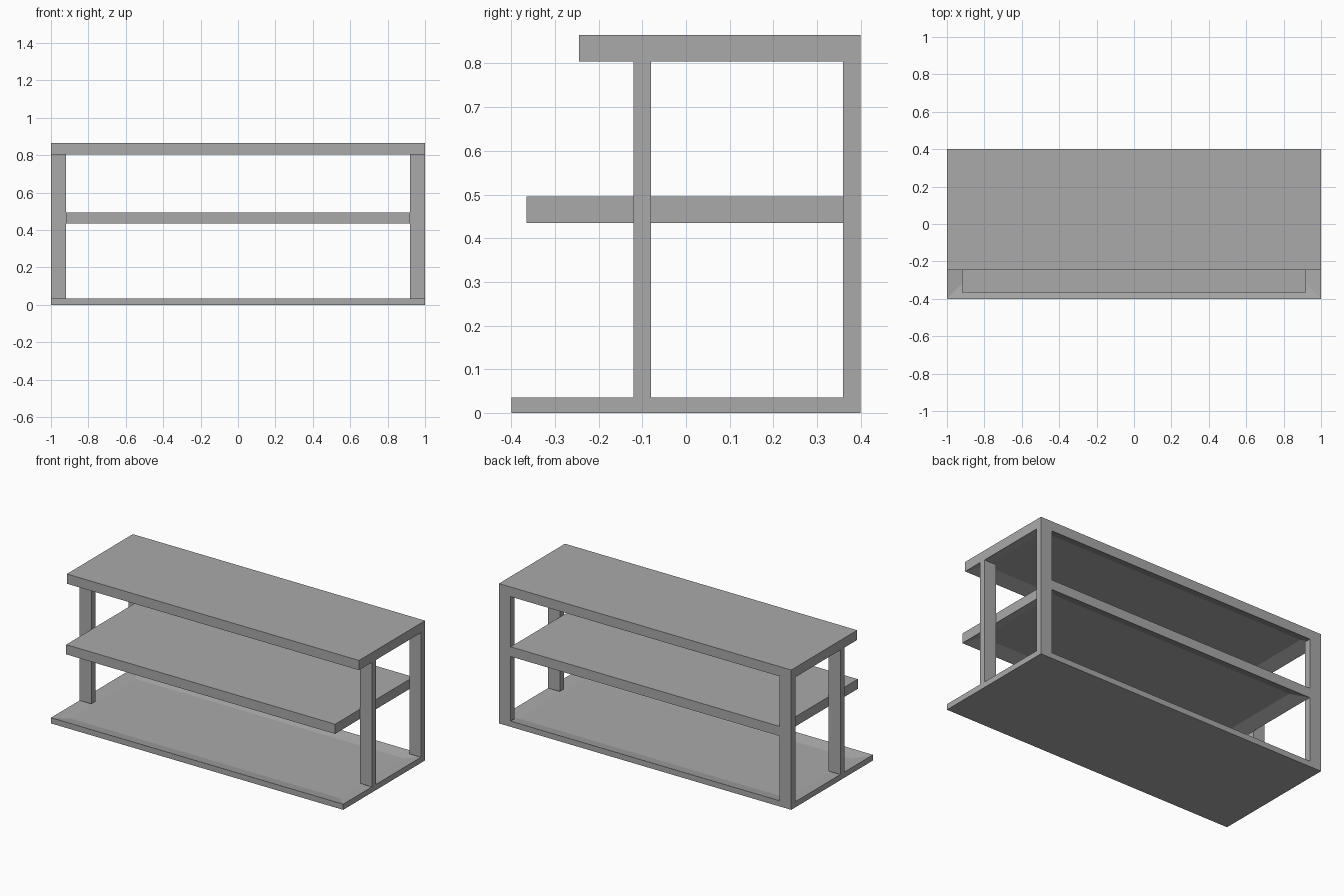
import bpy, bmesh
from mathutils import Vector

cube = bpy.data.objects.get("Cube")
if cube:
    bpy.data.objects.remove(cube, do_unlink=True)

# Single matte grey for the whole shelf unit
grey = bpy.data.materials.new("matte_grey")
grey.use_nodes = True
colour = (0.4, 0.4, 0.4, 1)
grey.diffuse_color = colour
grey.node_tree.nodes["Principled BSDF"].inputs["Base Color"].default_value = colour


def board(name, x, y, z, recess_side=0, depth=0.0, margin=0.08):
    """Box between (min, max) pairs; recess_side +1 / -1 sinks a panel into the top / underside."""
    bm = bmesh.new()
    bmesh.ops.create_cube(bm, size=1)
    low, high = map(Vector, zip(x, y, z))
    for v in bm.verts:
        v.co = (low + high) / 2 + v.co * (high - low)
    if recess_side:
        bm.normal_update()
        panel = next(f for f in bm.faces if f.normal.z * recess_side > 0.9)
        bmesh.ops.inset_region(bm, faces=[panel], thickness=margin, use_even_offset=True)
        bmesh.ops.translate(bm, verts=panel.verts, vec=(0, 0, -recess_side * depth))
    mesh = bpy.data.meshes.new(name)
    bm.to_mesh(mesh)
    bm.free()
    mesh.materials.append(grey)
    obj = bpy.data.objects.new(name, mesh)
    bpy.context.collection.objects.link(obj)
    return obj


# Horizontal boards, each with a shallow sunken panel
base_top, top_bottom = 0.035, 0.805
board("base", (-1, 1), (-0.4, 0.4), (0, base_top), 1, 0.015)
board("middle_shelf", (-0.92, 0.92), (-0.365, 0.4), (0.435, 0.495), -1, 0.03)
board("top_board", (-1, 1), (-0.245, 0.4), (top_bottom, 0.865), -1, 0.03)

# Four flat posts
for side, x in (("right", (-1, -0.92)), ("left", (0.92, 1))):
    for place, y in (("front", (-0.12, -0.08)), ("back", (0.36, 0.4))):
        board(f"{place}_{side}_post", x, y, (base_top, top_bottom))
